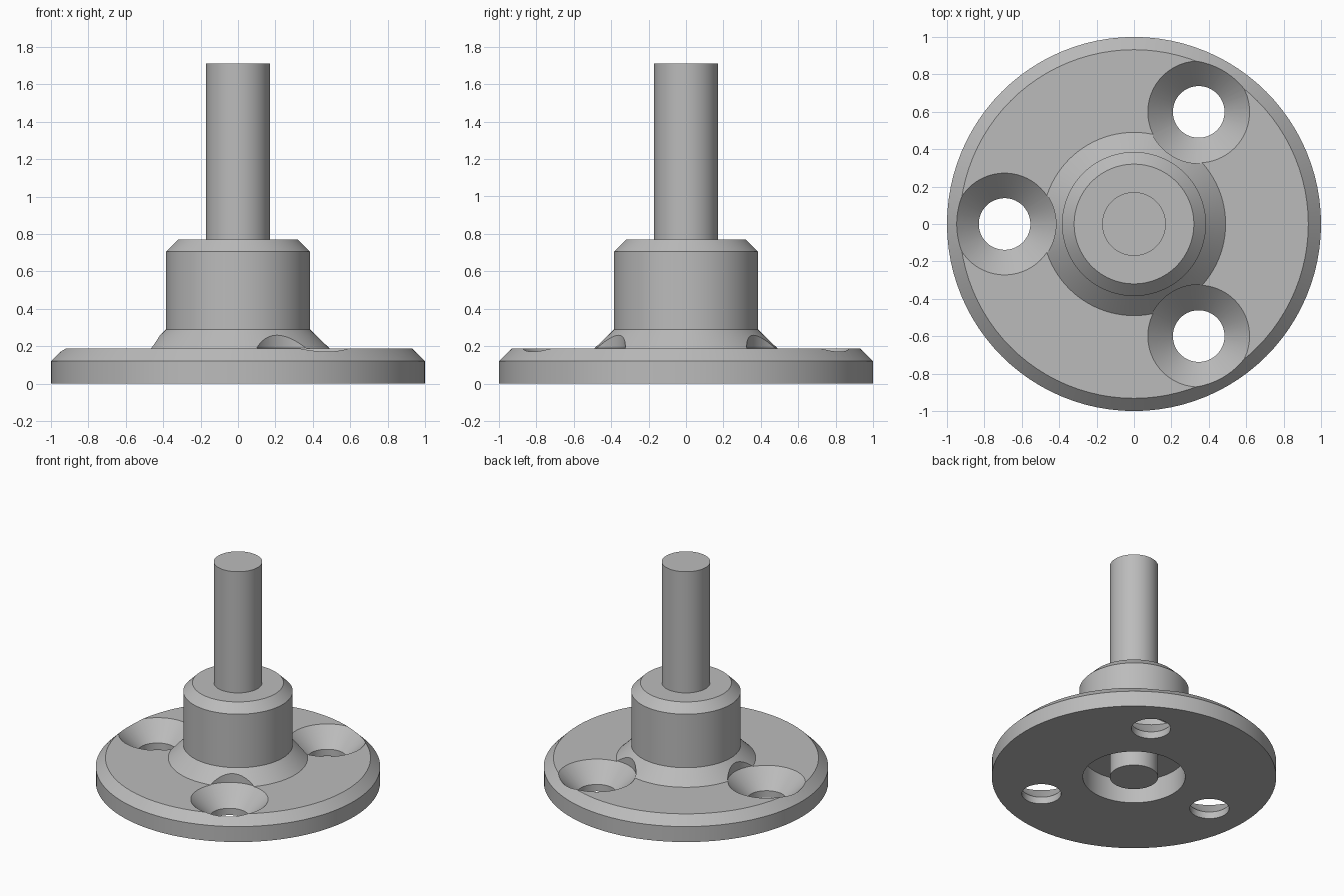
import bpy, bmesh, math
from mathutils import Vector, Matrix

if "Cube" in bpy.data.objects:
    bpy.data.objects.remove(bpy.data.objects["Cube"])

SEGMENTS = 96

steel = bpy.data.materials.new("light grey metal")
steel.diffuse_color = (0.5, 0.5, 0.5, 1.0)
steel.use_nodes = True
steel.node_tree.nodes["Principled BSDF"].inputs["Base Color"].default_value = steel.diffuse_color


def lathe(name, profile, location=(0, 0, 0)):
    """Revolve an (r, z) profile around the z axis."""
    bm = bmesh.new()
    verts = [bm.verts.new((r, 0, z)) for r, z in profile]
    edges = [bm.edges.new(pair) for pair in zip(verts, verts[1:])]
    bmesh.ops.spin(bm, geom=verts + edges, cent=(0, 0, 0), axis=(0, 0, 1),
                   angle=math.tau, steps=SEGMENTS, use_merge=False)
    bmesh.ops.remove_doubles(bm, verts=bm.verts, dist=1e-4)
    bmesh.ops.recalc_face_normals(bm, faces=bm.faces)
    mesh = bpy.data.meshes.new(name)
    bm.to_mesh(mesh)
    bm.free()
    mesh.materials.append(steel)
    obj = bpy.data.objects.new(name, mesh)
    obj.location = location
    bpy.context.collection.objects.link(obj)
    return obj


def smooth(obj):
    bpy.ops.object.select_all(action='DESELECT')
    obj.select_set(True)
    bpy.context.view_layer.objects.active = obj
    bpy.ops.object.shade_smooth_by_angle(angle=math.radians(30))


# Flange: recessed underside, chamfered disc, flared foot and chamfered hub
flange = lathe("flange", [
    (0, 0.18), (0.36, 0.18), (0.36, 0), (1, 0), (1, 0.12), (0.932, 0.187),
    (0.49, 0.187), (0.385, 0.29), (0.385, 0.705), (0.32, 0.77), (0, 0.77)])

# Three countersunk screw holes, clearing the flare above them
cutters = []
for i in range(3):
    a = math.pi + i * math.tau / 3
    cutter = lathe("screw_hole_cutter", [
        (0, -0.1), (0.138, -0.1), (0.138, 0.053), (0.275, 0.19),
        (0.275, 0.5), (0, 0.5)], (0.692 * math.cos(a), 0.692 * math.sin(a), 0))
    cutter.hide_render = True
    cutters.append(cutter)
    cut = flange.modifiers.new("screw_hole", 'BOOLEAN')
    cut.operation = 'DIFFERENCE'
    cut.solver = 'EXACT'
    cut.object = cutter

# Apply the cuts, then remove the helpers
bpy.context.view_layer.update()
depsgraph = bpy.context.evaluated_depsgraph_get()
cut_mesh = bpy.data.meshes.new_from_object(flange.evaluated_get(depsgraph))
flange.modifiers.clear()
flange.data = cut_mesh
for cutter in cutters:
    bpy.data.objects.remove(cutter)
smooth(flange)

# Shaft running through the hub down to the underside
shaft = lathe("shaft", [(0, 0), (0.17, 0), (0.17, 1.71), (0, 1.71)])
smooth(shaft)
